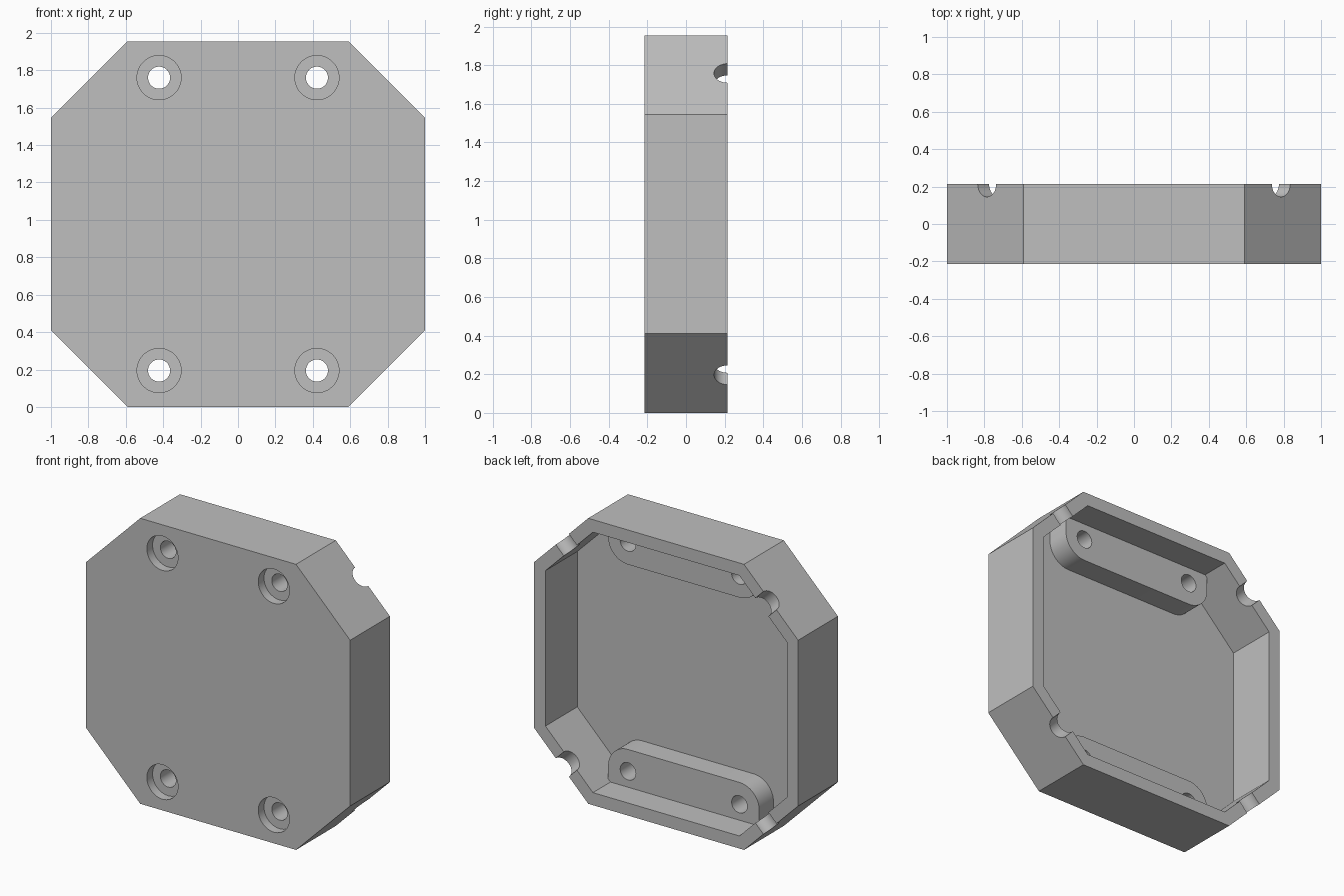
import bpy, bmesh
from math import sin, cos, pi, tan, radians
from mathutils import Vector, Matrix

if "Cube" in bpy.data.objects:
    bpy.data.objects.remove(bpy.data.objects["Cube"], do_unlink=True)

HEIGHT, DEPTH, CHAMFER, WALL = 1.955, 0.215, 0.41, 0.086
MID = HEIGHT / 2
HOLE_X, HOLE_Z = 0.422, 0.783      # hole offsets from the centre
BOSS_R, BOSS_Y = 0.15, 0.025

grey = bpy.data.materials.new("plain_grey")
grey.use_nodes = True
grey.diffuse_color = (0.52, 0.52, 0.52, 1)
grey.node_tree.nodes["Principled BSDF"].inputs["Base Color"].default_value = (0.52, 0.52, 0.52, 1)


def prism(name, profile, y0, y1):
    """Extrude an (x, z) profile, measured from the centre, along y."""
    bm = bmesh.new()
    base = bm.faces.new([bm.verts.new((x, y0, MID + z)) for x, z in profile])
    grown = bmesh.ops.extrude_face_region(bm, geom=[base])["geom"]
    bmesh.ops.translate(bm, vec=(0, y1 - y0, 0),
                        verts=[v for v in grown if isinstance(v, bmesh.types.BMVert)])
    bmesh.ops.recalc_face_normals(bm, faces=bm.faces)
    mesh = bpy.data.meshes.new(name)
    bm.to_mesh(mesh)
    bm.free()
    mesh.materials.append(grey)
    obj = bpy.data.objects.new(name, mesh)
    bpy.context.collection.objects.link(obj)
    return obj


def octagon(inset):
    w, h = 1 - inset, MID - inset
    c = CHAMFER - inset * (2 - 2 * tan(radians(22.5))) / 2
    return [(w, c - h), (w, h - c), (w - c, h), (c - w, h),
            (-w, h - c), (-w, c - h), (c - w, -h), (w - c, -h)]


def circle(x, z, r, n=48):
    return [(x + r * cos(2 * pi * i / n), z + r * sin(2 * pi * i / n)) for i in range(n)]


def combine(target, tool, operation):
    mod = target.modifiers.new(operation, "BOOLEAN")
    mod.operation, mod.solver, mod.object = operation, "EXACT", tool
    bpy.context.view_layer.objects.active = target
    bpy.ops.object.modifier_apply(modifier=mod.name)
    bpy.data.objects.remove(tool, do_unlink=True)


# Open-backed octagonal tray
cover = prism("cover", octagon(0), -DEPTH, DEPTH)
combine(cover, prism("cavity", octagon(WALL), WALL - DEPTH, DEPTH + 0.1), "DIFFERENCE")

# Rounded mounting bosses running into the top and bottom walls
for side in (1, -1):
    edge = HOLE_X + BOSS_R
    outline = [(edge, MID - 0.04), (-edge, MID - 0.04)]
    for centre, start in ((-HOLE_X, pi), (HOLE_X, 1.5 * pi)):
        for i in range(17):
            a = start + i * pi / 32
            outline.append((centre + BOSS_R * cos(a), HOLE_Z + BOSS_R * sin(a)))
    boss = prism("boss", [(x, side * z) for x, z in outline], -DEPTH + 0.04, BOSS_Y)
    combine(cover, boss, "UNION")

for sx in (1, -1):
    for sz in (1, -1):
        # Counterbored screw holes
        x, z = sx * HOLE_X, sz * HOLE_Z
        combine(cover, prism("bore", circle(x, z, 0.059), -0.5, 0.5), "DIFFERENCE")
        combine(cover, prism("counterbore", circle(x, z, 0.118), -0.5, 0.062 - DEPTH), "DIFFERENCE")
        # Half-round notch across each corner wall, on the rear rim
        notch = prism("notch", circle(0, -MID, 0.07), -0.2, 0.2)
        out = Vector((sx, 0, sz)).normalized()
        turn = Vector((0, 1, 0)).rotation_difference(out).to_matrix().to_4x4()
        notch.data.transform(Matrix.Translation((sx * 0.757, DEPTH, MID + sz * 0.752)) @ turn)
        combine(cover, notch, "DIFFERENCE")

bpy.ops.object.select_all(action="DESELECT")
cover.select_set(True)
bpy.context.view_layer.objects.active = cover
bpy.ops.object.shade_smooth_by_angle(angle=radians(30))
